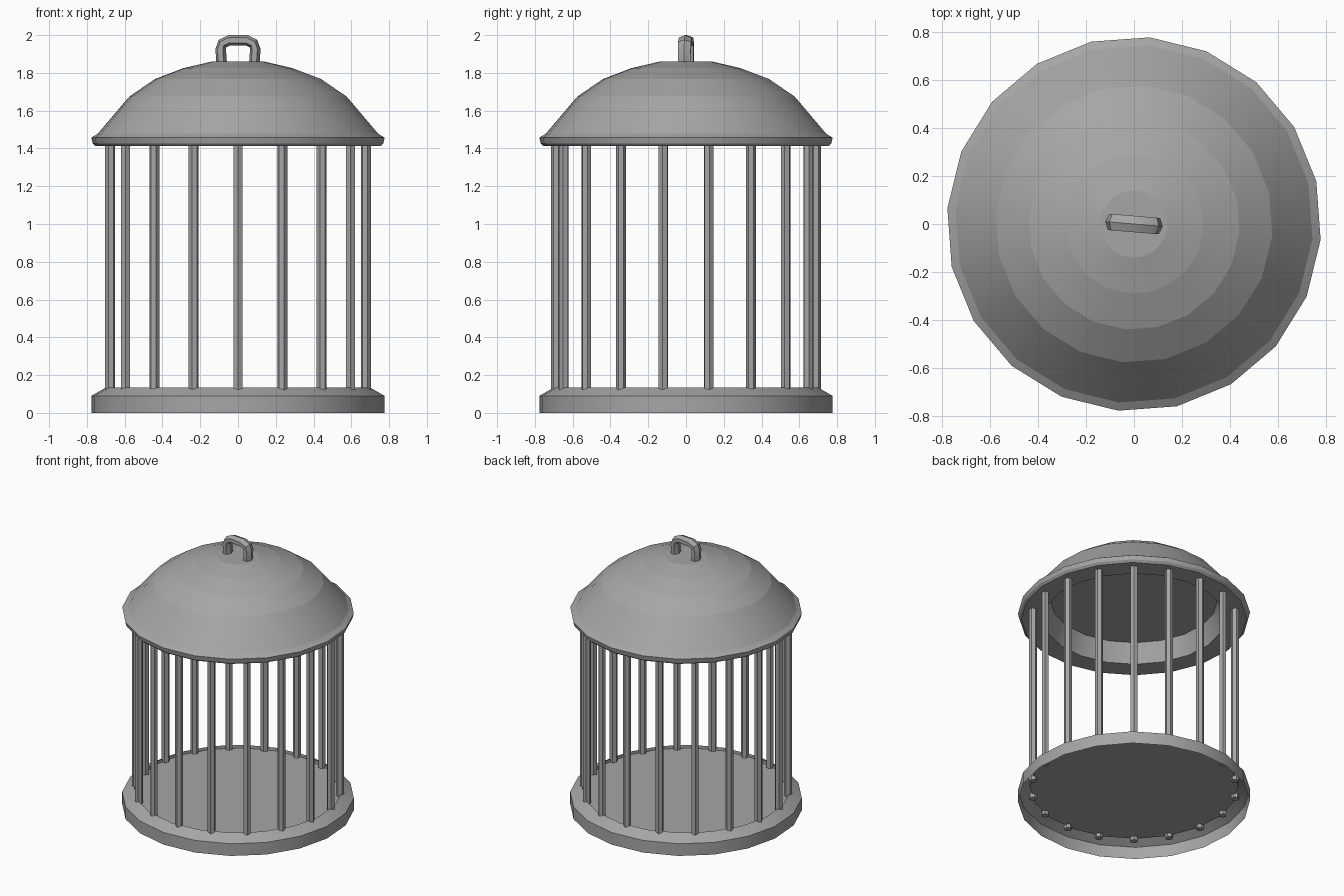
import bpy, bmesh, math
from mathutils import Vector, Matrix

cube = bpy.data.objects.get("Cube")
if cube:
    bpy.data.objects.remove(cube, do_unlink=True)

SIDES = 20
TURN = math.radians(-4.8)

grey = bpy.data.materials.new("plain_grey")
grey.use_nodes = True
grey.diffuse_color = (0.38, 0.38, 0.38, 1)
grey.node_tree.nodes["Principled BSDF"].inputs["Base Color"].default_value = grey.diffuse_color


def finish(name, bm, angle=40):
    """Turn a bmesh into a shaded, coloured object."""
    mesh = bpy.data.meshes.new(name)
    bm.to_mesh(mesh)
    bm.free()
    mesh.materials.append(grey)
    obj = bpy.data.objects.new(name, mesh)
    bpy.context.collection.objects.link(obj)
    bpy.ops.object.select_all(action="DESELECT")
    obj.select_set(True)
    bpy.context.view_layer.objects.active = obj
    bpy.ops.object.shade_smooth_by_angle(angle=math.radians(angle))
    return obj


def bridge(bm, rings, cap_start=True, cap_end=True):
    """Join successive rings of vertices with quads."""
    for a, b in zip(rings, rings[1:]):
        n = len(a)
        for i in range(n):
            j = (i + 1) % n
            bm.faces.new((a[i], b[i], b[j], a[j]))
    if cap_start:
        bm.faces.new(rings[0])
    if cap_end:
        bm.faces.new(rings[-1][::-1])


def lathe(name, profile, cap_end):
    """Spin a profile: smooth around, with a crisp step at each ring."""
    bm = bmesh.new()
    angles = [TURN + math.tau * i / SIDES for i in range(SIDES)]
    rings = [[bm.verts.new((r * math.cos(a), r * math.sin(a), z)) for a in angles]
             for r, z in profile]
    bridge(bm, rings, cap_end=cap_end)
    mesh = finish(name, bm).data
    for edge in mesh.edges:
        a, b = (mesh.vertices[v].co for v in edge.vertices)
        if abs(a.z - b.z) < 1e-5:
            edge.use_edge_sharp = True


# Base: sunken floor, raised lip, sloped shoulder and outer wall, open underneath
lathe("base_tray", [(0.70, 0.112), (0.70, 0.135), (0.779, 0.09), (0.779, 0)], cap_end=False)

# Roof: stepped dome, rolled rim, flat underside and recessed ceiling
lathe("dome_roof", [(0.14, 1.86), (0.29, 1.825), (0.44, 1.768), (0.577, 1.675),
                    (0.745, 1.478), (0.779, 1.457), (0.772, 1.427), (0.757, 1.412),
                    (0.61, 1.412), (0.56, 1.55)], cap_end=True)

# Bars: six-sided rods set evenly around the tray
BARS, LOW, HIGH = 18, 0.085, 1.43
bm = bmesh.new()
for k in range(BARS):
    a = math.tau * (k + 0.5) / BARS
    spot = Matrix.Rotation(a, 4, "Z") @ Matrix.Translation((0.688, 0, (LOW + HIGH) / 2))
    bmesh.ops.create_cone(bm, cap_ends=True, segments=6, radius1=0.027, radius2=0.027,
                          depth=HIGH - LOW, matrix=spot @ Matrix.Rotation(math.pi / 2, 4, "Z"))
finish("cage_bars", bm)

# Handle: six-sided section swept along an arch
half = [(0.086, 1.84), (0.092, 1.925), (0.083, 1.955), (0.045, 1.973)]
path = [Vector((-x, 0, z)) for x, z in half] + [Vector((x, 0, z)) for x, z in reversed(half)]
section = [(0.028, 0), (0.014, 0.034), (-0.014, 0.034),
           (-0.028, 0), (-0.014, -0.034), (0.014, -0.034)]
bm = bmesh.new()
rings = []
for i, p in enumerate(path):
    along = (path[min(i + 1, len(path) - 1)] - path[max(i - 1, 0)]).normalized()
    out = Vector((-along.z, 0, along.x))
    rings.append([bm.verts.new(p + out * u + Vector((0, v, 0))) for u, v in section])
bridge(bm, rings)
bmesh.ops.recalc_face_normals(bm, faces=bm.faces)
bmesh.ops.rotate(bm, verts=bm.verts, cent=(0, 0, 0), matrix=Matrix.Rotation(TURN, 3, "Z"))
finish("carry_handle", bm)
